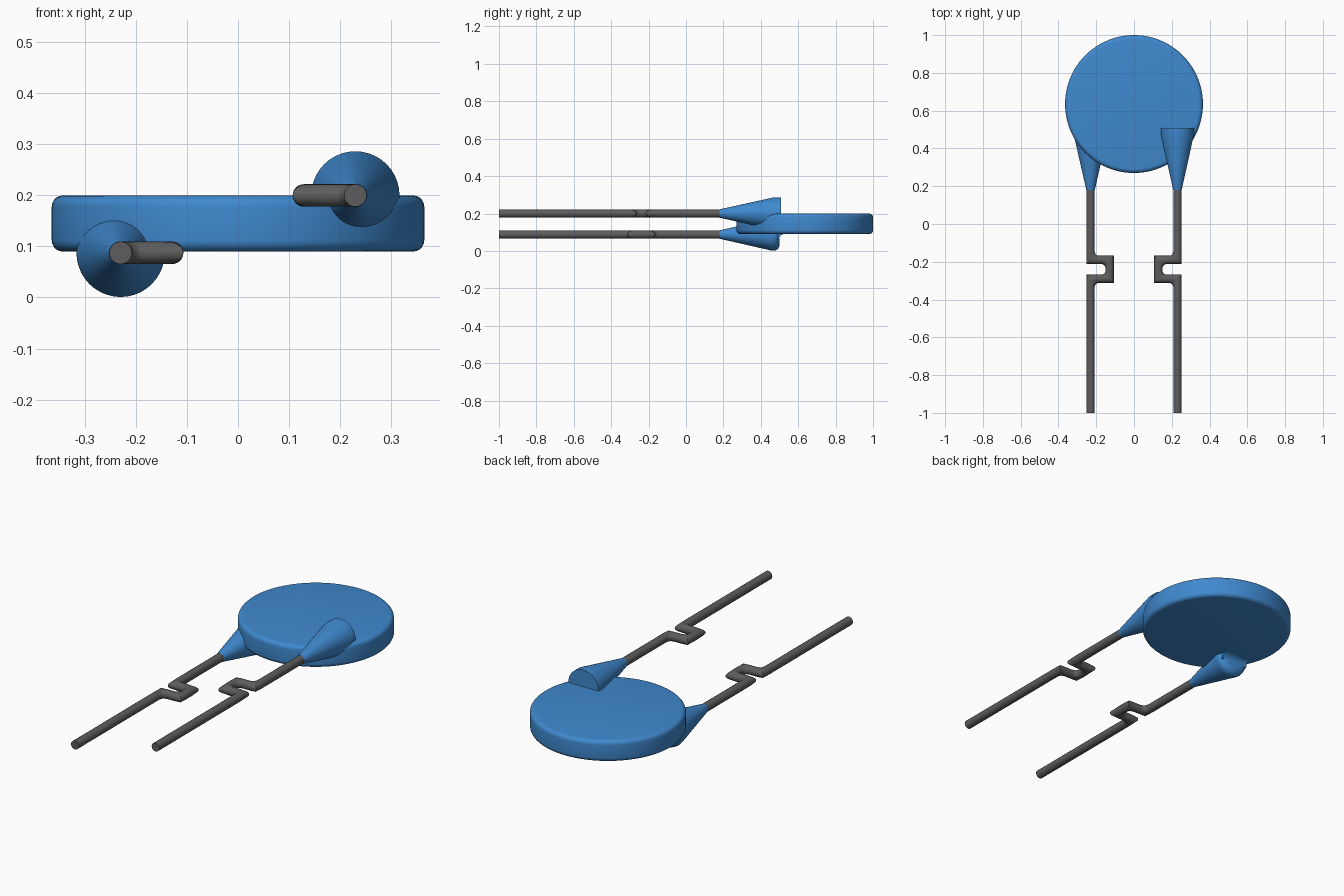
import bpy, bmesh, math
from mathutils import Vector

if "Cube" in bpy.data.objects:
    bpy.data.objects.remove(bpy.data.objects["Cube"])

blue = bpy.data.materials.new("blue_coating")
blue.diffuse_color = (0.05, 0.25, 0.62, 1)
blue.use_nodes = True
blue.node_tree.nodes["Principled BSDF"].inputs["Base Color"].default_value = blue.diffuse_color
metal = bpy.data.materials.new("dark_metal")
metal.diffuse_color = (0.11, 0.11, 0.11, 1)
metal.use_nodes = True
metal.node_tree.nodes["Principled BSDF"].inputs["Base Color"].default_value = metal.diffuse_color


def smooth(ob, mat, angle=32):
    ob.data.materials.append(mat)
    bpy.ops.object.select_all(action='DESELECT')
    ob.select_set(True)
    bpy.context.view_layer.objects.active = ob
    bpy.ops.object.shade_smooth_by_angle(angle=math.radians(angle))


def skin(name, rings, mat):
    """Closed tube through equally sized rings, capped at both ends."""
    bm = bmesh.new()
    loops = [[bm.verts.new(v) for v in ring] for ring in rings]
    n = len(loops[0])
    for a, b in zip(loops, loops[1:]):
        for i in range(n):
            j = (i + 1) % n
            bm.faces.new((a[i], a[j], b[j], b[i]))
    bm.faces.new(loops[0])
    bm.faces.new(loops[-1])
    bmesh.ops.recalc_face_normals(bm, faces=bm.faces)
    me = bpy.data.meshes.new(name)
    bm.to_mesh(me)
    bm.free()
    ob = bpy.data.objects.new(name, me)
    bpy.context.collection.objects.link(ob)
    smooth(ob, mat)
    return ob


def lathe(name, x, z, profile, n=40):
    """Turned shape along y from (y, radius) pairs."""
    ang = [2 * math.pi * i / n for i in range(n)]
    return skin(name, [[(x + r * math.cos(a), y, z + r * math.sin(a)) for a in ang]
                       for y, r in profile], blue)


def lead(name, side, z, r=0.022, f=0.022, n=24):
    """Round wire with a square jog: crisp outer corners, filleted inner ones."""
    pts = [Vector((side * x, y, z)) for x, y in
           ((0.23, -1), (0.23, -0.29), (0.129, -0.29), (0.129, -0.19), (0.23, -0.19), (0.23, 0.21))]
    ang = [2 * math.pi * i / n for i in range(n)]
    up = Vector((0, 0, 1))

    def end_ring(p, d):
        left = up.cross(d)
        return [p + left * r * math.cos(a) + up * r * math.sin(a) for a in ang]

    dirs = [(b - a).normalized() for a, b in zip(pts, pts[1:])]
    rings = [end_ring(pts[0], dirs[0])]
    for p, d0, d1 in zip(pts[1:], dirs, dirs[1:]):
        turn = 1 if d0.cross(d1).z > 0 else -1
        c = p + (d1 - d0) * (r + f)
        for k in range(9):
            t = math.pi / 2 * k / 8
            way = d0 * math.sin(t) - d1 * math.cos(t)
            stretch = 1 / max(math.sin(t), math.cos(t)) - 1
            ring = []
            for a in ang:
                u = -turn * math.cos(a)
                rho = (r + f + r * u) * (1 + stretch * (u + 1) / 2)
                ring.append(c + way * rho + up * r * math.sin(a))
            rings.append(ring)
    rings.append(end_ring(pts[-1], dirs[-1]))
    return skin(name, rings, metal)


# Disc body with softened rims
bpy.ops.mesh.primitive_cylinder_add(vertices=96, radius=0.365, depth=0.11,
                                    location=(0, 0.635, 0.145))
disc = bpy.context.object
disc.name = "disc_body"
bev = disc.modifiers.new("rim", 'BEVEL')
bev.width = 0.022
bev.segments = 5
bev.limit_method = 'ANGLE'
bpy.ops.object.modifier_apply(modifier=bev.name)
smooth(disc, blue)

# Tapered coating over the lead joints: flat end above, rounded end below
lathe("upper_joint_cone", 0.23, 0.2, [(0.18, 0.0225), (0.47, 0.0865), (0.507, 0.0865)])
lathe("lower_joint_cone", -0.23, 0.0875,
      [(0.18, 0.0225), (0.455, 0.085), (0.467, 0.0865), (0.48, 0.084), (0.491, 0.077),
       (0.498, 0.066), (0.5, 0.055)])

# Concave fillet where the lower cone meets the disc underside
arc = [(0.53 - 0.032 * math.sin(t), 0.06 + 0.032 * math.cos(t))
       for t in (math.pi / 2 * i / 6 for i in range(7))]
skin("lower_joint_fillet",
     [[(x, y, z) for y, z in arc + [(0.48, 0.06), (0.48, 0.092)]] for x in (-0.305, -0.155)], blue)

# Wire leads
lead("right_lead", 1, 0.2)
lead("left_lead", -1, 0.0875)
